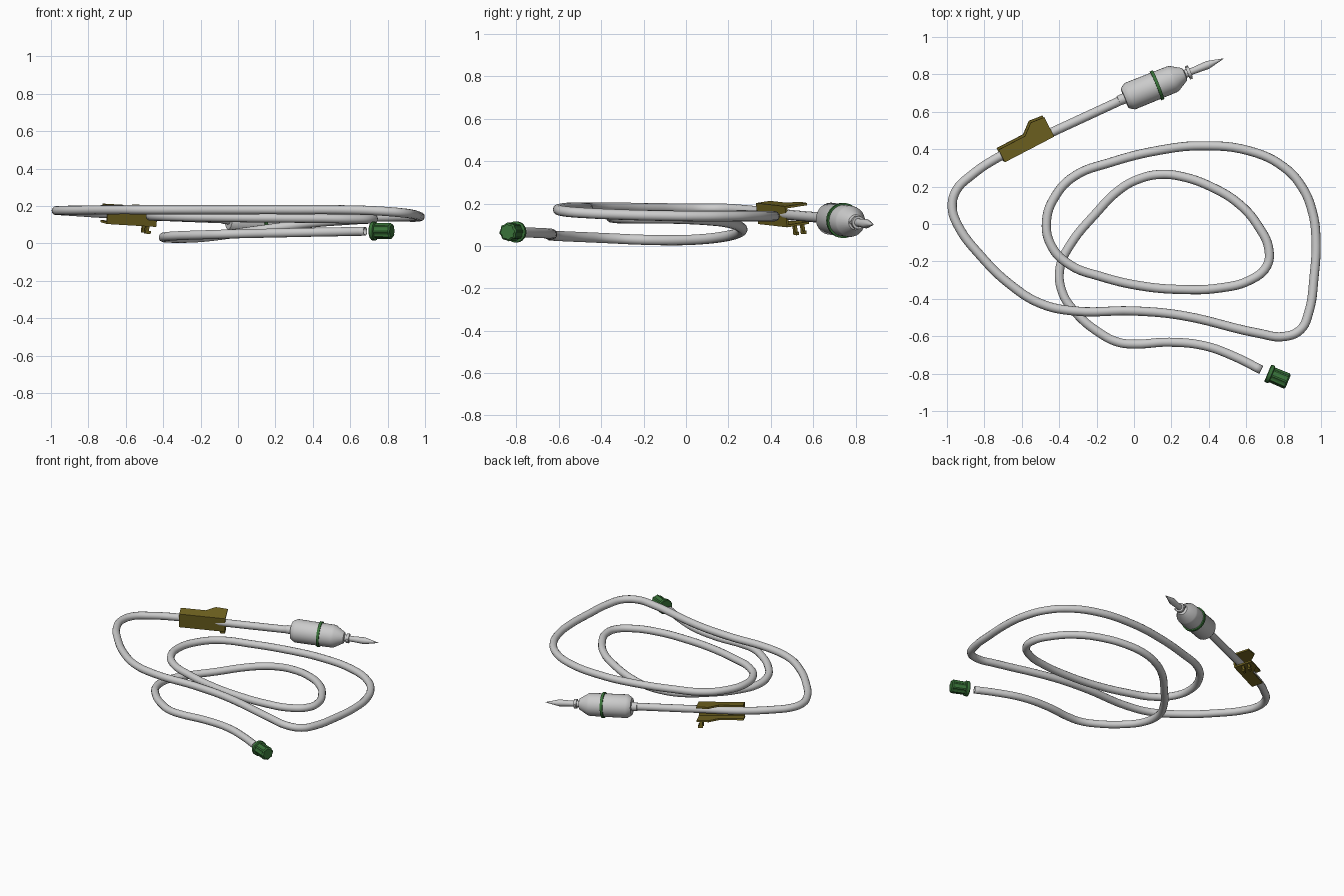
import bpy, bmesh, math
from mathutils import Vector, Matrix

if "Cube" in bpy.data.objects:
    bpy.data.objects.remove(bpy.data.objects["Cube"])


def material(name, rgb):
    m = bpy.data.materials.new(name)
    m.diffuse_color = (*rgb, 1)
    m.use_nodes = True
    m.node_tree.nodes["Principled BSDF"].inputs["Base Color"].default_value = m.diffuse_color
    return m


GREEN = material("dark_green", (0.04, 0.17, 0.04))
OLIVE = material("olive", (0.17, 0.13, 0.015))


def add(name, bm, mat=None, smooth=False):
    bmesh.ops.recalc_face_normals(bm, faces=bm.faces)
    me = bpy.data.meshes.new(name)
    bm.to_mesh(me)
    bm.free()
    ob = bpy.data.objects.new(name, me)
    bpy.context.collection.objects.link(ob)
    if mat:
        me.materials.append(mat)
    if smooth:
        bpy.ops.object.select_all(action='DESELECT')
        ob.select_set(True)
        bpy.context.view_layer.objects.active = ob
        bpy.ops.object.shade_smooth_by_angle(angle=math.radians(35))
    return ob


def turned(name, profile, start, end, sides=28, mat=None, smooth=True, rib=0):
    """Revolve (distance, radius) pairs around the axis from start to end."""
    start, end = Vector(start), Vector(end)
    frame = Matrix.Translation(start) @ (end - start).to_track_quat('Z', 'Y').to_matrix().to_4x4()
    bm = bmesh.new()
    rings = []
    for d, r in profile:
        ring = []
        for i in range(sides):
            a = 2 * math.pi * i / sides
            rr = r - (rib if i % 4 > 1 else 0)
            ring.append(bm.verts.new(frame @ Vector((rr * math.cos(a), rr * math.sin(a), d))))
        rings.append(ring)
    for r0, r1 in zip(rings, rings[1:]):
        for i in range(sides):
            j = (i + 1) % sides
            bm.faces.new((r0[i], r0[j], r1[j], r1[i]))
    bm.faces.new(rings[0])
    bm.faces.new(rings[-1])
    return add(name, bm, mat, smooth)


def prism(bm, outline, w0, w1):
    """Extrude a flat outline from height w0 to w1."""
    f = bm.faces.new([bm.verts.new((u, v, w0)) for u, v in outline])
    out = bmesh.ops.extrude_face_region(bm, geom=[f])
    bmesh.ops.translate(bm, vec=(0, 0, w1 - w0),
                        verts=[g for g in out['geom'] if isinstance(g, bmesh.types.BMVert)])


def rect(u0, u1, v0, v1):
    return [(u0, v0), (u1, v0), (u1, v1), (u0, v1)]


# Coiled hollow tube
path = [(-.04, .675, .13), (-.44, .49, .146), (-.72, .36, .16), (-.87, .26, .17),
        (-.95, .18, .175), (-.972, .09, .175), (-.94, -.01, .176), (-.82, -.17, .178),
        (-.66, -.325, .18), (-.5, -.425, .18), (-.32, -.465, .18), (0, -.465, .18),
        (.25, -.488, .18), (.67, -.585, .177), (.80, -.602, .17), (.89, -.565, .162),
        (.935, -.47, .155), (.962, -.29, .147), (.973, -.08, .142), (.955, .06, .14),
        (.90, .195, .14), (.80, .305, .14), (.62, .39, .14), (.36, .418, .14),
        (.14, .395, .14), (-.13, .328, .142), (-.32, .255, .145), (-.42, .15, .146),
        (-.468, .015, .146), (-.44, -.12, .145), (-.34, -.22, .143), (-.18, -.28, .14),
        (.03, -.33, .137), (.25, -.35, .135), (.46, -.342, .133), (.62, -.30, .13),
        (.71, -.225, .13), (.72, -.13, .13)]
path += [(.67, -.02, .128), (.57, .10, .122), (.41, .20, .11), (.25, .255, .09),
         (.14, .265, .075), (.03, .242, .06), (-.075, .185, .045), (-.21, .05, .03),
         (-.34, -.11, .027), (-.395, -.23, .03), (-.385, -.36, .036), (-.315, -.47, .041),
         (-.18, -.585, .046), (-.085, -.632, .049), (0, -.642, .051), (.19, -.632, .055),
         (.38, -.652, .059), (.54, -.71, .062), (.68, -.78, .065)]
cu = bpy.data.curves.new("tube", 'CURVE')
cu.dimensions = '3D'
cu.bevel_depth = 0.0245
cu.bevel_resolution = 4
cu.resolution_u = 6
sp = cu.splines.new('BEZIER')
sp.bezier_points.add(len(path) - 1)
for p, co in zip(sp.bezier_points, path):
    p.co = co
    p.handle_left_type = p.handle_right_type = 'AUTO'
tube = bpy.data.objects.new("tube", cu)
bpy.context.collection.objects.link(tube)
wall = tube.modifiers.new("wall", 'SOLIDIFY')
wall.thickness = 0.006
wall.offset = -1

# Drip chamber, its green band and the spike
base, tip = Vector((-.05, .672, .13)), Vector((.48, .885, .1))
axis = (tip - base).normalized()
turned("drip_chamber", [(0, .055), (.008, .062), (.03, .076), (.27, .074), (.285, .072),
                        (.345, .036), (.35, .022)], base, tip)
turned("chamber_band", [(.178, .07), (.178, .083), (.195, .083), (.195, .07)],
       base, tip, mat=GREEN)
turned("spike", [(.34, .022), (.362, .022), (.362, .031), (.38, .031), (.38, .02),
                 (.39, .018), (.48, .022), (.571, .001)], base, tip, sides=16)
turned("tube_socket", [(-.035, .027), (.01, .029)], base, tip, sides=20)
for s in (-1, 1):
    side = axis.cross(Vector((0, 0, 1))).normalized() * s
    port = base + axis * .371 + side * .024
    turned("spike_port", [(0, .008), (.014, .008)], port, port + side, sides=10)

# Flow clamp: channel open at the back, with a raised end and two hooks
outline = [(0, -.037), (.298, -.037), (.298, .08), (.22, .088), (.16, .038), (0, .038)]
bm = bmesh.new()
prism(bm, outline, .039, .05)
prism(bm, outline, -.05, -.039)
prism(bm, rect(0, .298, -.037, -.027), -.039, .039)
for v in (.01, .05):
    prism(bm, rect(.262, .282, v, v + .014), -.095, -.05)
    prism(bm, rect(.282, .294, v, v + .014), -.095, -.08)
clamp = add("flow_clamp", bm, OLIVE)
clamp.location = (-.7125, .3675, .158)
clamp.rotation_euler = [math.radians(a) for a in (8, 3, 27.5)]

# Ribbed end cap with a flange
turned("end_cap", [(.012, .042), (.11, .044), (.118, .036)], (.715, -.797, .066),
       (.83, -.845, .066), sides=32, mat=GREEN, smooth=False, rib=.004)
turned("end_cap_flange", [(0, .046), (.004, .05), (.022, .05), (.026, .042)],
       (.715, -.797, .066), (.83, -.845, .066), sides=20, mat=GREEN)
